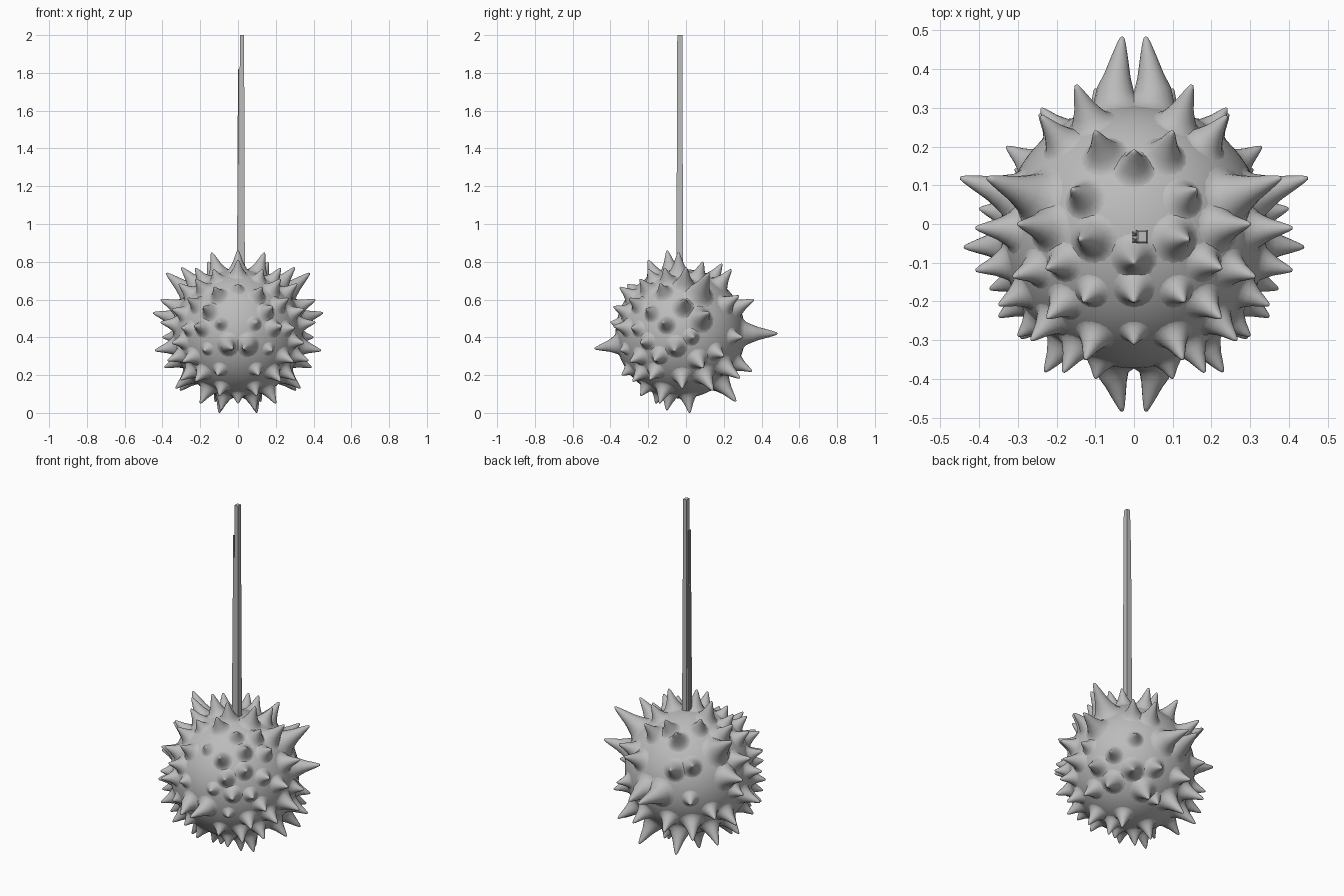
import bpy, bmesh, math
from mathutils import Vector

if "Cube" in bpy.data.objects:
    bpy.data.objects.remove(bpy.data.objects["Cube"], do_unlink=True)

CENTRE = Vector((0, -0.03, 0.42))
RADIUS = 0.343


def make_material(name, colour):
    material = bpy.data.materials.new(name)
    material.use_nodes = True
    material.diffuse_color = colour
    material.node_tree.nodes["Principled BSDF"].inputs["Base Color"].default_value = colour
    return material


grey = make_material("plain grey", (0.5, 0.5, 0.5, 1))


def finish(name, bm, smooth=True):
    bmesh.ops.recalc_face_normals(bm, faces=bm.faces)
    mesh = bpy.data.meshes.new(name)
    for face in bm.faces:
        face.smooth = smooth
    bm.to_mesh(mesh)
    bm.free()
    mesh.materials.append(grey)
    obj = bpy.data.objects.new(name, mesh)
    bpy.context.collection.objects.link(obj)
    return obj


def add_spike(bm, tip, width, sides=16):
    """Lathe a soft cone whose flared foot melts into the ball surface."""
    outward = tip - CENTRE
    if 0 < abs(tip.x) < 0.05:            # the long paired spikes lean inward
        outward.x += math.copysign(0.05, tip.x)
    foot = CENTRE + outward.normalized() * RADIUS
    axis = tip - foot
    turn = axis.to_track_quat('Z', 'Y')
    profile = [(1.9, 0), (1.45, 0.02), (1.13, 0.09), (0.86, 0.22), (0.62, 0.42),
               (0.4, 0.68), (0.21, 0.89), (0.1, 0.98)]
    rings = []
    for r, h in profile:
        ring = []
        for i in range(sides):
            a = math.tau * i / sides
            offset = Vector((math.cos(a), math.sin(a), 0)) * r * width
            base = foot + turn @ offset - CENTRE
            if r > 1:                    # wrap the foot around the ball
                base = base.normalized() * (RADIUS - 0.002)
            ring.append(bm.verts.new(CENTRE + base + axis * h))
        rings.append(ring)
    for low, high in zip(rings, rings[1:]):
        for i in range(sides):
            j = (i + 1) % sides
            bm.faces.new((low[i], low[j], high[j], high[i]))
    point = bm.verts.new(tip)
    for i in range(sides):
        bm.faces.new((rings[-1][i], rings[-1][(i + 1) % sides], point))


# Ball body
bm = bmesh.new()
bmesh.ops.create_icosphere(bm, subdivisions=5, radius=RADIUS)
bmesh.ops.translate(bm, verts=bm.verts, vec=CENTRE)
finish("ball_body", bm)

# Main spike tips on the left half and the centre line
tips = [Vector(t) for t in (
    (.03, .485, .42), (.03, -.485, .34), (.45, .12, .53), (.38, .12, .74),
    (.41, -.01, .6), (.44, -.06, .33), (.39, .09, .24), (.41, -.12, .48),
    (.3, 0, .77), (.35, -.21, .55), (.35, -.24, .37), (.33, .2, .3),
    (.33, -.02, .13), (.3, -.29, .45), (.15, .36, .6), (.1, .35, .22),
    (.24, .3, .4), (.12, .265, .06), (.1, .02, 0), (.2, -.14, .05),
    (.1, -.24, .09), (.11, -.34, .2), (.1, -.4, .48), (.18, -.35, .33),
    (0, -.31, .68), (0, -.2, .81), (0, -.1, .86), (.14, -.04, .85),
    (.1, .24, .76), (0, .19, .79), (.16, .09, .8), (.13, -.2, .76),
    (.24, .28, .62), (.4, .04, .4), (0, -.16, .05), (0, .2, .1))]

# Fill the gaps evenly: short dense spikes in front, larger ones behind
directions = [(t - CENTRE).normalized() for t in tips]
count = 900
for i in range(count):
    z = 1 - 2 * (i + 0.5) / count
    a = i * math.pi * (3 - math.sqrt(5))
    flat = math.sqrt(1 - z * z)
    d = Vector((abs(math.cos(a)) * flat, math.sin(a) * flat, z))
    if d.x < 0.13 or d.z > 0.85:
        continue
    spacing = 0.27 if d.y < 0 else 0.34
    if all(d.angle(other) > spacing for other in directions):
        directions.append(d)
        length = 0.08 if d.y < 0 else 0.12
        tips.append(CENTRE + d * (RADIUS + length))

bm = bmesh.new()
for tip in tips:
    width = 0.023 + 0.19 * ((tip - CENTRE).length - RADIUS)
    add_spike(bm, tip, width)
    if tip.x > 0:
        add_spike(bm, Vector((-tip.x, tip.y, tip.z)), width)
finish("spikes", bm)


# Tall handle made of a main bar with slim tapering slivers beside it
def add_bar(name, x, y, width, depth, top, taper):
    bm = bmesh.new()
    bmesh.ops.create_cube(bm, size=1)
    bottom = 0.7
    for v in bm.verts:
        scale = taper if v.co.z > 0 else 1.1
        v.co = Vector((x + v.co.x * width * scale, y + v.co.y * depth * scale,
                       top if v.co.z > 0 else bottom))
    finish(name, bm, smooth=False)


add_bar("handle_main_bar", 0.021, -0.033, 0.028, 0.033, 2, 0.8)
add_bar("handle_front_sliver", 0.002, -0.042, 0.014, 0.014, 1.82, 0.3)
add_bar("handle_back_sliver", 0.002, -0.026, 0.01, 0.012, 1.82, 0.3)
